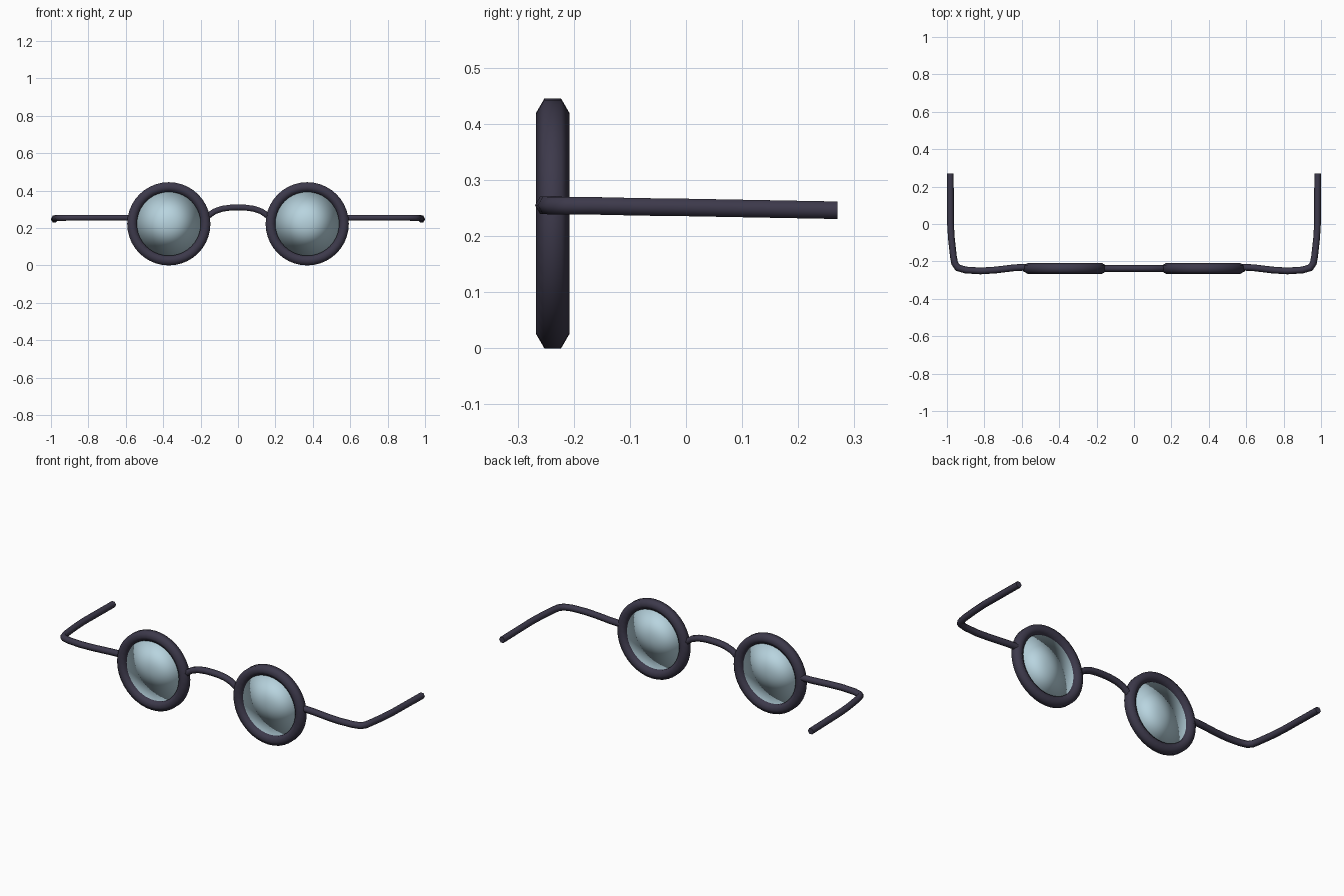
import bpy, bmesh
from math import cos, sin, pi, radians
from mathutils import Vector

cube = bpy.data.objects.get("Cube")
if cube:
    bpy.data.objects.remove(cube, do_unlink=True)


def material(name, rgb, roughness):
    m = bpy.data.materials.new(name)
    m.use_nodes = True
    m.diffuse_color = (*rgb, 1)
    bsdf = next(n for n in m.node_tree.nodes if n.type == 'BSDF_PRINCIPLED')
    bsdf.inputs["Base Color"].default_value = (*rgb, 1)
    bsdf.inputs["Roughness"].default_value = roughness
    return m


FRAME = material("dark frame", (0.046, 0.041, 0.07), 0.5)
GLASS = material("pale blue glass", (0.48, 0.66, 0.74), 0.4)

SIDES = 6        # every rod and rim has a hexagonal section
FRONT_Y = -0.2375
RIM_X, RIM_Z = 0.37, 0.2225


def finish(name, bm, mat, angle=None):
    bmesh.ops.recalc_face_normals(bm, faces=bm.faces)
    mesh = bpy.data.meshes.new(name)
    bm.to_mesh(mesh)
    bm.free()
    mesh.materials.append(mat)
    mesh.shade_smooth()
    obj = bpy.data.objects.new(name, mesh)
    bpy.context.collection.objects.link(obj)
    if angle:
        bpy.ops.object.select_all(action='DESELECT')
        obj.select_set(True)
        bpy.context.view_layer.objects.active = obj
        bpy.ops.object.shade_smooth_by_angle(angle=angle)
    return obj


def skin(bm, rings, closed):
    """Join successive section rings with quads."""
    count = len(rings)
    for i in range(count if closed else count - 1):
        a, b = rings[i], rings[(i + 1) % count]
        for j in range(SIDES):
            k = (j + 1) % SIDES
            bm.faces.new((a[j], a[k], b[k], b[j]))
    if not closed:
        bm.faces.new(rings[0])
        bm.faces.new(rings[-1])


def rod(name, path, radius):
    """Sweep a hexagon, points sideways, along a path."""
    pts = [Vector(p) for p in path]
    bm, rings = bmesh.new(), []
    for i, p in enumerate(pts):
        before = (p - pts[i - 1]).normalized() if i else Vector()
        after = (pts[i + 1] - p).normalized() if i + 1 < len(pts) else Vector()
        tangent = (before + after).normalized()
        side = tangent.cross(Vector((0, 0, 1))).normalized()
        up = side.cross(tangent)
        # widen mitred corners so the rod keeps its thickness
        miter = 1 / max(0.6, tangent.dot(after if i == 0 else before))
        turn = [2 * pi * j / SIDES for j in range(SIDES)]
        rings.append([bm.verts.new(p + radius * (side * cos(t) * miter + up * sin(t)))
                      for t in turn])
    skin(bm, rings, False)
    return finish(name, bm, FRAME, radians(65))


def rim(name, x, major=0.1965, minor=0.03, segments=40):
    bm, rings = bmesh.new(), []
    for i in range(segments):
        a = 2 * pi * i / segments
        ring = []
        for j in range(SIDES):
            t = 2 * pi * j / SIDES
            r = major + minor * sin(t)
            ring.append(bm.verts.new((x + r * cos(a), FRONT_Y + minor * cos(t),
                                      RIM_Z + r * sin(a))))
        rings.append(ring)
    skin(bm, rings, True)
    return finish(name, bm, FRAME, radians(65))


def lens(name, x, radius=0.19, bulge=0.016, segments=40):
    """Thin lens: shallow front and back meeting in one soft edge."""
    bm = bmesh.new()
    edge = [bm.verts.new((x + radius * cos(2 * pi * i / segments), FRONT_Y,
                          RIM_Z + radius * sin(2 * pi * i / segments)))
            for i in range(segments)]
    for depth in (-bulge, bulge):
        centre = bm.verts.new((x, FRONT_Y + depth, RIM_Z))
        for i in range(segments):
            bm.faces.new((centre, edge[i], edge[(i + 1) % segments]))
    return finish(name, bm, GLASS)


# Arm: out from the rim, round the hinge corner, then straight back
arm_path = [(0.56, -0.23, 0.255), (0.64, -0.234, 0.255), (0.74, -0.246, 0.255),
            (0.82, -0.251, 0.255), (0.90, -0.246, 0.255), (0.942, -0.234, 0.254),
            (0.959, -0.21, 0.254), (0.966, -0.17, 0.254), (0.976, -0.08, 0.252),
            (0.981, 0.0, 0.251), (0.982, 0.27, 0.246)]

for label, s in (("left", 1), ("right", -1)):
    rim(label + "_rim", s * RIM_X)
    lens(label + "_lens", s * RIM_X)
    rod(label + "_arm", [(s * x, y, z) for x, y, z in arm_path], 0.018)

# Bridge: arched rod between the rims
half = [(0.18, 0.245), (0.155, 0.268), (0.125, 0.289), (0.085, 0.303), (0.04, 0.309)]
arch = [(-x, z) for x, z in half] + [(0, 0.31)] + half[::-1]
rod("bridge", [(x, FRONT_Y, z) for x, z in arch], 0.018)
